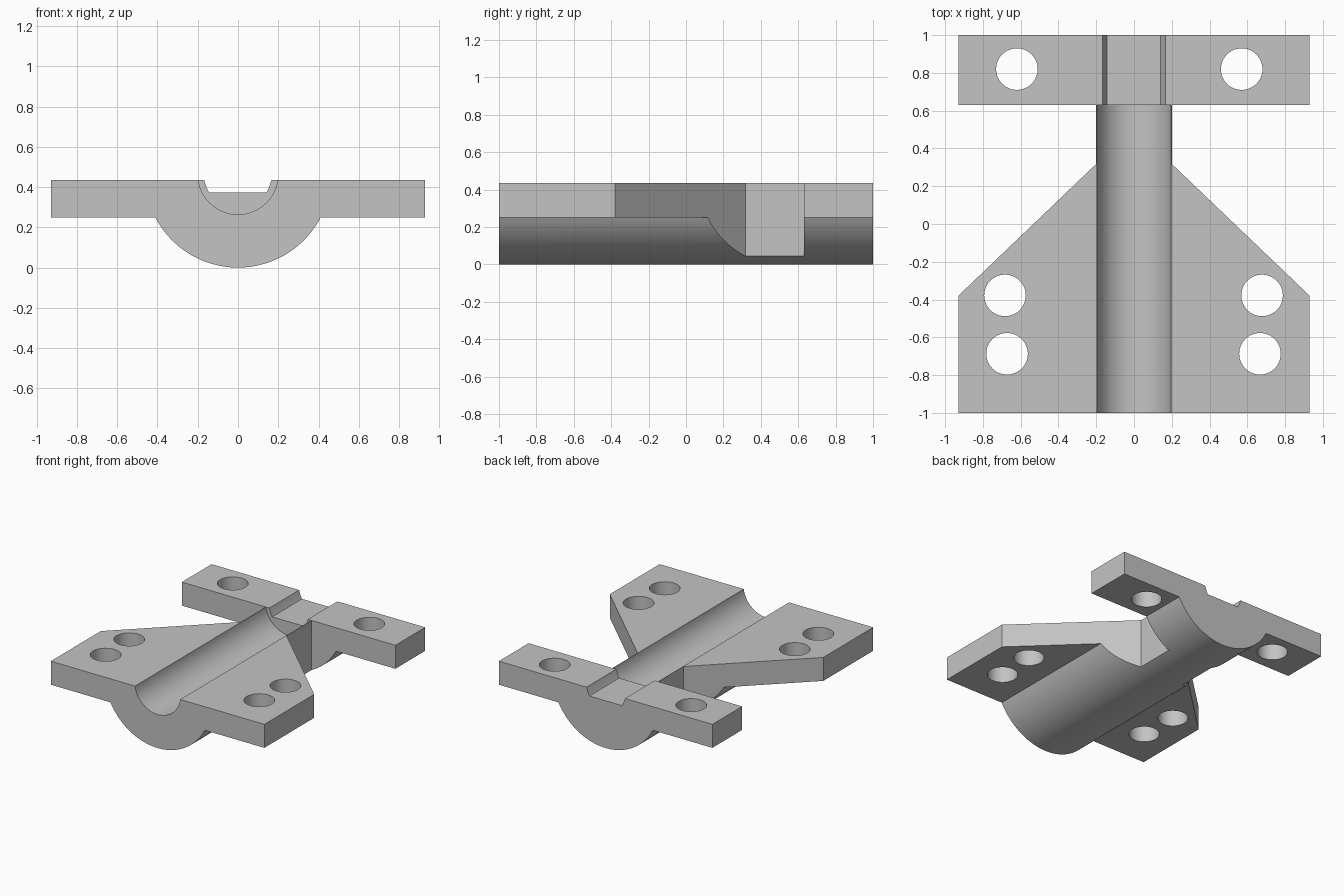
import bpy, bmesh
from math import sin, cos, asin, radians, tau
from mathutils import Vector

cube = bpy.data.objects.get("Cube")
if cube:
    bpy.data.objects.remove(cube, do_unlink=True)

grey = bpy.data.materials.new("matte grey")
grey.use_nodes = True
grey.diffuse_color = (0.55, 0.55, 0.55, 1)
grey.node_tree.nodes["Principled BSDF"].inputs["Base Color"].default_value = grey.diffuse_color

TOP, UNDER, END = 0.435, 0.25, 1.2     # plate top, plate underside, overshoot
AXIS_Z, OUTER, INNER = 0.463, 0.463, 0.199


def prism(name, points, direction):
    """Extrude a closed loop of points along a direction."""
    bm = bmesh.new()
    face = bm.faces.new([bm.verts.new(p) for p in points])
    ext = bmesh.ops.extrude_face_region(bm, geom=[face])
    moved = [v for v in ext["geom"] if isinstance(v, bmesh.types.BMVert)]
    bmesh.ops.translate(bm, verts=moved, vec=Vector(direction))
    bmesh.ops.recalc_face_normals(bm, faces=bm.faces)
    mesh = bpy.data.meshes.new(name)
    bm.to_mesh(mesh)
    bm.free()
    mesh.materials.append(grey)
    obj = bpy.data.objects.new(name, mesh)
    bpy.context.collection.objects.link(obj)
    return obj


def circle(radius, steps):
    return [(radius * cos(tau * i / steps), radius * sin(tau * i / steps)) for i in range(steps)]


def combine(target, tool, operation):
    """Apply a boolean and discard its tool."""
    bpy.context.view_layer.objects.active = target
    mod = target.modifiers.new(operation, "BOOLEAN")
    mod.operation, mod.solver, mod.object = operation, "EXACT", tool
    bpy.ops.object.modifier_apply(modifier=mod.name)
    bpy.data.objects.remove(tool, do_unlink=True)


# Long section: flat flanges with a rounded belly
half = asin(((OUTER ** 2 - (AXIS_Z - UNDER) ** 2) ** 0.5) / OUTER)
belly = [(OUTER * sin(half * i / 24), AXIS_Z - OUTER * cos(half * i / 24)) for i in range(-24, 25)]
section = [(-END, TOP), (-END, UNDER)] + belly + [(END, UNDER), (END, TOP)]
body = prism("bearing_bracket", [(x, -END, z) for x, z in section], (0, 2 * END, 0))

# Plan outline: tapered front plate, narrow neck, rear crossbar
right = [(0.93, -1), (0.93, -0.38), (0.2, 0.318), (0.2, 0.63), (0.93, 0.63), (0.93, 1)]
outline = right + [(-x, y) for x, y in reversed(right)]
combine(body, prism("plan_cutter", [(x, y, -0.1) for x, y in outline], (0, 0, 1)), "INTERSECT")

# Half-round channel, stopping at the crossbar
channel = [(x, -END, AXIS_Z + z) for x, z in circle(INNER, 96)]
combine(body, prism("channel_cutter", channel, (0, END + 0.63, 0)), "DIFFERENCE")

# Shallow notch across the crossbar
notch = [(-0.19, 0.5), (-0.168, TOP), (-0.155, 0.395), (-0.143, 0.372),
         (0.141, 0.372), (0.153, 0.395), (0.166, TOP), (0.188, 0.5)]
combine(body, prism("notch_cutter", [(x, 0.5, z) for x, z in notch], (0, 0.7, 0)), "DIFFERENCE")

# Bolt holes
for cx, cy in [(-0.62, 0.82), (0.57, 0.82), (-0.683, -0.378), (0.678, -0.378),
               (-0.672, -0.687), (0.667, -0.687)]:
    hole = [(cx + x, cy + y, -0.1) for x, y in circle(0.11, 48)]
    combine(body, prism("hole_cutter", hole, (0, 0, 1)), "DIFFERENCE")

# Smooth curves, crisp edges
body.select_set(True)
bpy.context.view_layer.objects.active = body
bpy.ops.object.shade_smooth_by_angle(angle=radians(20))
